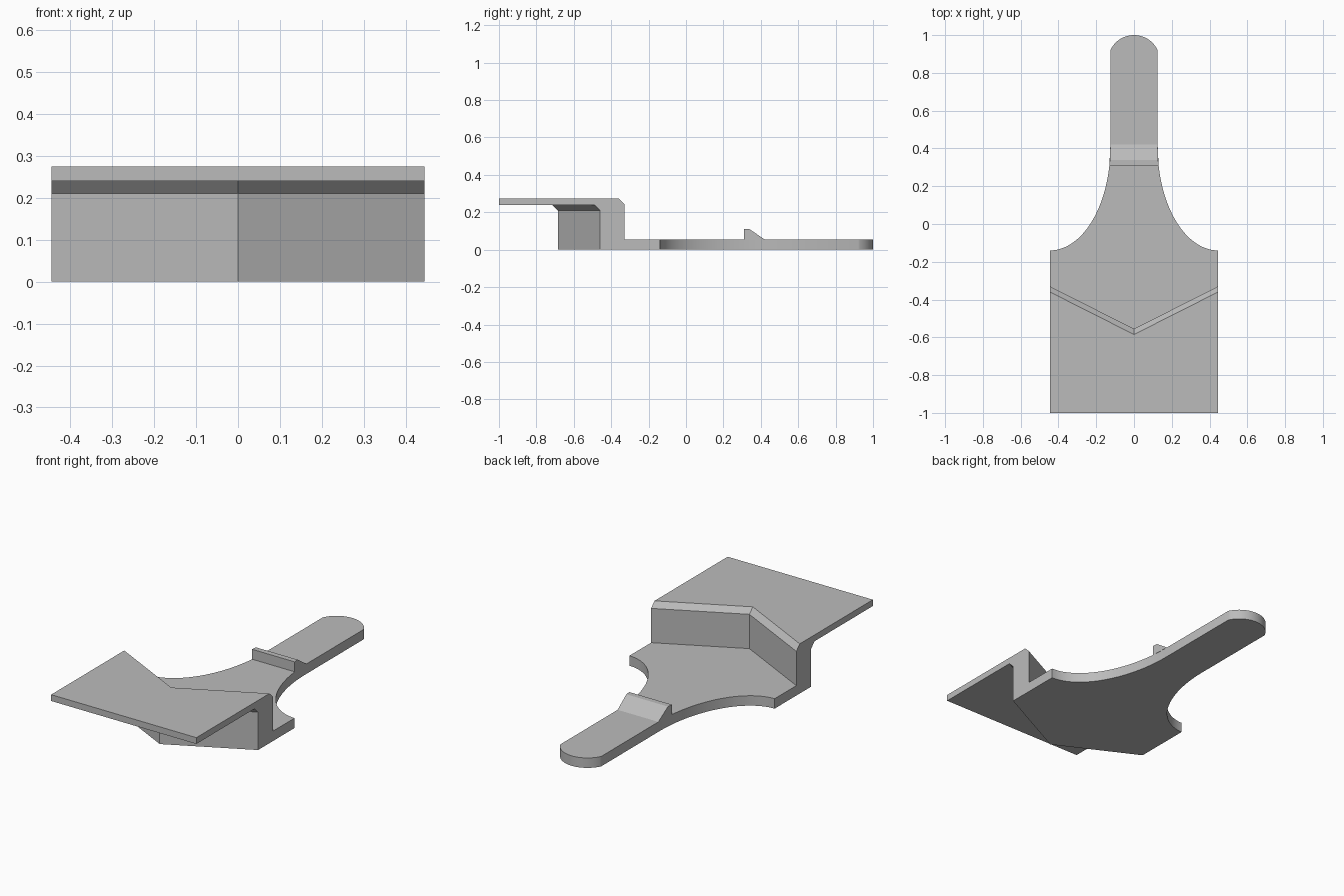
import bpy, bmesh
from math import sin, cos, pi, sqrt, asin

cube = bpy.data.objects.get("Cube")
if cube:
    bpy.data.objects.remove(cube, do_unlink=True)

HALF = 0.445      # half width of the wide end
BACK = -0.14      # where the wide end meets the neck
THICK = 0.055     # base plate thickness
SHIFT = -0.225    # how far the V comes forward at the middle
NECK_Y, NECK_A, NECK_B = 0.41, 0.32, 0.55   # ellipse of the neck curve
TAB = HALF - NECK_A                         # half width of the tab

grey = bpy.data.materials.new("plain grey")
grey.use_nodes = True
colour = (0.5, 0.5, 0.5, 1)
grey.diffuse_color = colour
grey.node_tree.nodes["Principled BSDF"].inputs["Base Color"].default_value = colour


def loft(bm, sections, cap_start=True, cap_end=True, skip=None):
    """Join rings of points with quads, leaving out one strip if asked."""
    rings = [[bm.verts.new(p) for p in s] for s in sections]
    n = len(rings[0])
    for a, b in zip(rings, rings[1:]):
        for i in range(n):
            j = (i + 1) % n
            if i != skip:
                bm.faces.new((a[i], a[j], b[j], b[i]))
    if cap_start:
        bm.faces.new(rings[0])
    if cap_end:
        bm.faces.new(rings[-1])


def finish(bm, name):
    bmesh.ops.remove_doubles(bm, verts=bm.verts, dist=1e-5)
    bmesh.ops.dissolve_limit(bm, angle_limit=0.01, verts=bm.verts, edges=bm.edges)
    bmesh.ops.recalc_face_normals(bm, faces=bm.faces)
    mesh = bpy.data.meshes.new(name)
    bm.to_mesh(mesh)
    bm.free()
    mesh.materials.append(grey)
    obj = bpy.data.objects.new(name, mesh)
    bpy.context.collection.objects.link(obj)
    bpy.ops.object.select_all(action='DESELECT')
    obj.select_set(True)
    bpy.context.view_layer.objects.active = obj
    bpy.ops.object.shade_smooth_by_angle(angle=pi / 6)


def neck_width(y):
    t = max(0, (NECK_Y - y) / NECK_B)
    return HALF - NECK_A * sqrt(1 - t * t)


# Stepped wide end: side profile (y, z, follows the V) swept across x
profile = [(-1, 0.24, 0), (-1, 0.275, 0), (-0.36, 0.275, 1), (-0.33, 0.245, 1),
           (-0.33, THICK, 1), (BACK, THICK, 0), (BACK, 0, 0),
           (-0.46, 0, 1), (-0.46, 0.21, 1), (-0.49, 0.24, 1)]
body = bmesh.new()
loft(body, [[(x, y + v * SHIFT * (x == 0), z) for y, z, v in profile]
            for x in (-HALF, 0, HALF)], skip=5)

# Neck and round-tipped tab: half widths along y
outline = []
for i in range(29):
    a = i / 28 * pi / 2
    outline.append((HALF - NECK_A * sin(a), NECK_Y - NECK_B * cos(a)))
radius = 0.138
start = asin(TAB / radius)
for i in range(17):
    a = start * (1 - i / 16)
    outline.append((radius * sin(a), 1 - radius + radius * cos(a)))
loft(body, [[(-w, y, 0), (0, y, 0), (w, y, 0), (w, y, THICK), (0, y, THICK), (-w, y, THICK)]
            for w, y in outline], cap_start=False, cap_end=False)
finish(body, "stepped_plate_with_tab")

# Catch ridge across the neck
ridge = bmesh.new()
catch = [(0.31, THICK), (0.31, 0.11), (0.34, 0.11), (0.42, THICK)]
loft(ridge, [[(side * neck_width(y), y, z) for y, z in catch] for side in (-1, 1)])
finish(ridge, "catch_ridge")
